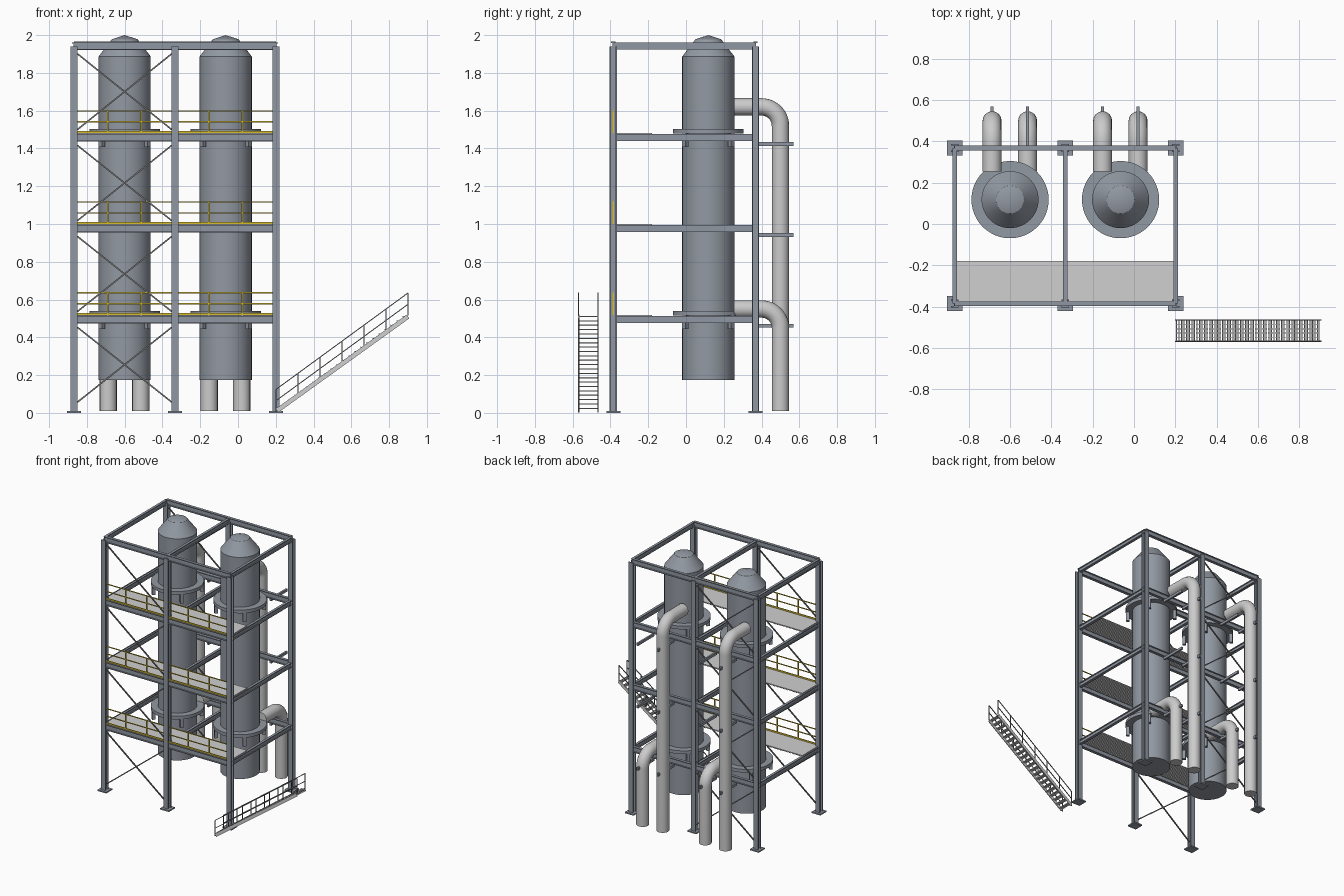
import bpy, bmesh, math
from mathutils import Vector

cube = bpy.data.objects.get("Cube")
if cube:
    bpy.data.objects.remove(cube, do_unlink=True)


def material(name, r, g, b):
    m = bpy.data.materials.new(name)
    m.use_nodes = True
    m.diffuse_color = (r, g, b, 1)
    node = next(n for n in m.node_tree.nodes if n.type == 'BSDF_PRINCIPLED')
    node.inputs["Base Color"].default_value = (r, g, b, 1)
    return m


FRAME = material("frame steel", 0.28, 0.31, 0.36)
VESSEL = material("vessel steel", 0.29, 0.32, 0.365)
PIPE = material("pipe grey", 0.60, 0.60, 0.60)
DECK = material("grating grey", 0.63, 0.63, 0.63)
YELLOW = material("safety yellow", 0.68, 0.51, 0.03)
BRACE = material("brace grey", 0.18, 0.18, 0.18)
HANDRAIL = material("stair rail grey", 0.20, 0.21, 0.22)


def rect(w, h):
    return [(-w / 2, -h / 2), (w / 2, -h / 2), (w / 2, h / 2), (-w / 2, h / 2)]


def i_section(w, h, t):
    a, b, c = w / 2, h / 2, t / 2
    half = [(a, -b), (a, t - b), (c, t - b), (c, b - t), (a, b - t), (a, b)]
    return half + [(-u, -v) for u, v in half]


def sweep(bm, profile, a, b, up):
    """Extrude a section from point a to point b."""
    a, b = Vector(a), Vector(b)
    d = (b - a).normalized()
    side = d.cross(Vector(up)).normalized()
    top = side.cross(d)
    ends = [[bm.verts.new(p + side * u + top * v) for u, v in profile] for p in (a, b)]
    bm.faces.new(ends[0])
    bm.faces.new(ends[1])
    n = len(profile)
    for i in range(n):
        j = (i + 1) % n
        bm.faces.new((ends[0][i], ends[0][j], ends[1][j], ends[1][i]))


def finish(name, bm, mat):
    bmesh.ops.recalc_face_normals(bm, faces=bm.faces)
    mesh = bpy.data.meshes.new(name)
    bm.to_mesh(mesh)
    bm.free()
    mesh.materials.append(mat)
    ob = bpy.data.objects.new(name, mesh)
    bpy.context.collection.objects.link(ob)
    return ob


def activate(ob):
    bpy.ops.object.select_all(action='DESELECT')
    ob.select_set(True)
    bpy.context.view_layer.objects.active = ob


def members(name, mat, profile, segments, up=(0, 0, 1)):
    bm = bmesh.new()
    for a, b in segments:
        sweep(bm, profile, a, b, up)
    finish(name, bm, mat)


def lathe(name, mat, profile, x, y):
    bm = bmesh.new()
    vs = [bm.verts.new((r, 0, z)) for r, z in profile]
    es = [bm.edges.new(p) for p in zip(vs, vs[1:])]
    bmesh.ops.spin(bm, geom=vs + es, axis=(0, 0, 1), cent=(0, 0, 0),
                   angle=math.tau, steps=48)
    bmesh.ops.remove_doubles(bm, verts=bm.verts, dist=0.0002)
    bmesh.ops.translate(bm, verts=bm.verts, vec=(x, y, 0))
    activate(finish(name, bm, mat))
    bpy.ops.object.shade_smooth_by_angle(angle=math.radians(20))


XS = (-0.868, -0.333, 0.202)
FRONT, BACK = -0.385, 0.368
LEVELS = (0.495, 0.976, 1.458)
TOP = 1.943

# Columns on base plates
feet = [(x, y) for x in XS for y in (FRONT, BACK)]
members("columns", FRAME, i_section(0.038, 0.038, 0.007),
        [((x, y, 0.01), (x, y, 1.94)) for x, y in feet], up=(0, 1, 0))
members("base_plates", FRAME, rect(0.074, 0.074),
        [((x, y, 0), (x, y, 0.01)) for x, y in feet], up=(0, 1, 0))

# Floor and roof beams
members("long_beams", FRAME, i_section(0.022, 0.044, 0.006),
        [((XS[0], y, z), (XS[2], y, z)) for y in (FRONT, BACK) for z in LEVELS + (TOP,)])
members("cross_beams", FRAME, i_section(0.02, 0.036, 0.006),
        [((x, FRONT, z), (x, BACK, z)) for x in XS for z in LEVELS + (TOP,)])

# Crossed tie rods in one bay, front and back
rods = []
for y in (FRONT, BACK):
    for lo, hi in zip((0.015,) + LEVELS, LEVELS + (TOP,)):
        for a, b in ((lo + 0.042, hi - 0.042), (hi - 0.042, lo + 0.042)):
            rods.append(((XS[0] + 0.018, y, a), (XS[1] - 0.018, y, b)))
members("tie_rods", BRACE, rect(0.008, 0.008), rods)

# Walkways with bearing bars below, toe boards and guard rails
EDGE = -0.18
for n, z in enumerate(LEVELS, 1):
    floor = z + 0.023
    members(f"walkway_{n}", DECK, rect(EDGE - FRONT, 0.005),
            [((XS[0], (FRONT + EDGE) / 2, floor - 0.0025),
              (XS[2], (FRONT + EDGE) / 2, floor - 0.0025))])
    bars = [XS[0] + 0.0125 * i for i in range(1, 85)]
    members(f"walkway_bars_{n}", DECK, rect(0.005, 0.005),
            [((x, FRONT + 0.01, floor - 0.0075), (x, EDGE, floor - 0.0075)) for x in bars])
    members(f"toe_board_{n}", YELLOW, rect(0.006, 0.011),
            [((XS[0], FRONT, floor + 0.0055), (XS[2], FRONT, floor + 0.0055))])
    members(f"guard_rails_{n}", YELLOW, rect(0.006, 0.006),
            [((XS[0], FRONT, floor + h), (XS[2], FRONT, floor + h)) for h in (0.06, 0.118)])
    stops = [XS[0] + (XS[2] - XS[0]) * i / 6 for i in range(7)]
    members(f"guard_posts_{n}", YELLOW, rect(0.008, 0.008),
            [((x, FRONT, floor), (x, FRONT, floor + 0.12)) for x in stops], up=(0, 1, 0))


def pipe(name, x, z):
    """Outlet pipe that bends down to the ground."""
    bend = 0.1
    pts = [(x, 0.253, z)]
    for i in range(13):
        t = math.radians(90 * i / 12)
        pts.append((x, 0.4 + bend * math.sin(t), z - bend + bend * math.cos(t)))
    pts.append((x, 0.5, 0.01))
    cu = bpy.data.curves.new(name, 'CURVE')
    cu.dimensions = '3D'
    cu.bevel_depth = 0.046
    cu.bevel_resolution = 6
    cu.use_fill_caps = True
    sp = cu.splines.new('POLY')
    sp.points.add(len(pts) - 1)
    for p, co in zip(sp.points, pts):
        p.co = (*co, 1)
    cu.materials.append(PIPE)
    ob = bpy.data.objects.new(name, cu)
    bpy.context.collection.objects.link(ob)
    activate(ob)
    bpy.ops.object.convert(target='MESH')
    bpy.ops.object.shade_smooth_by_angle(angle=math.radians(30))


# Two vessels, each with support rings, lugs and two pipes
VY, R = 0.118, 0.138
for side, vx in (("right", -0.6), ("left", -0.065)):
    lathe(f"{side}_vessel", VESSEL,
          [(0, 0.175), (R, 0.175), (R, 1.887), (0.068, 1.978), (0, 2.0)], vx, VY)
    lugs = []
    for n, z in enumerate((LEVELS[0], LEVELS[2]), 1):
        lo, hi = z + 0.02, z + 0.045
        lathe(f"{side}_support_ring_{n}", VESSEL,
              [(R - 0.01, lo), (0.187, lo), (0.187, hi), (R - 0.01, hi), (R - 0.01, lo)], vx, VY)
        lugs += [((vx + i * 0.121, VY + j * 0.121, z - 0.05),
                  (vx + i * 0.121, VY + j * 0.121, lo)) for i in (-1, 1) for j in (-1, 1)]
    members(f"{side}_support_lugs", FRAME, rect(0.024, 0.024), lugs, up=(1, 1, 0))
    pipe(f"{side}_tall_pipe", vx - 0.087, 1.62)
    pipe(f"{side}_short_pipe", vx + 0.085, 0.55)
    members(f"{side}_pipe_arms", FRAME, rect(0.014, 0.02),
            [((vx + dx, BACK, z - 0.034), (vx + dx, 0.568, z - 0.034))
             for dx in (-0.087, 0.085) for z in LEVELS])

# Stair with stringers, open grating treads and handrails
X0, X1, RISE = 0.202, 0.9, 0.51
Y0, Y1 = -0.568, -0.465
sides = (Y0, Y1)
members("stair_stringers", DECK, rect(0.006, 0.024),
        [((X0 + 0.005, y, 0.012), (X1, y, RISE)) for y in sides])
TREADS = 22
slats, ties = [], []
for i in range(TREADS):
    f = (i + 0.5) / TREADS
    x, z = X0 + (X1 - X0) * f, 0.012 + RISE * f
    slats += [((x + dx, Y0, z), (x + dx, Y1, z)) for dx in (-0.012, -0.004, 0.004, 0.012)]
    ties += [((x - 0.014, Y0 + 0.02 * k, z), (x + 0.014, Y0 + 0.02 * k, z)) for k in range(1, 5)]
members("stair_tread_slats", DECK, rect(0.004, 0.006), slats)
members("stair_tread_ties", DECK, rect(0.004, 0.004), ties)
members("stair_rails", HANDRAIL, rect(0.005, 0.005),
        [((X0, y, h), (X1, y, RISE + h)) for y in sides for h in (0.065, 0.125)])
members("stair_posts", HANDRAIL, rect(0.005, 0.005),
        [((X0 + (X1 - X0) * i / 6, y, RISE * i / 6 + 0.005),
          (X0 + (X1 - X0) * i / 6, y, RISE * i / 6 + 0.125))
         for y in sides for i in range(7)], up=(0, 1, 0))
